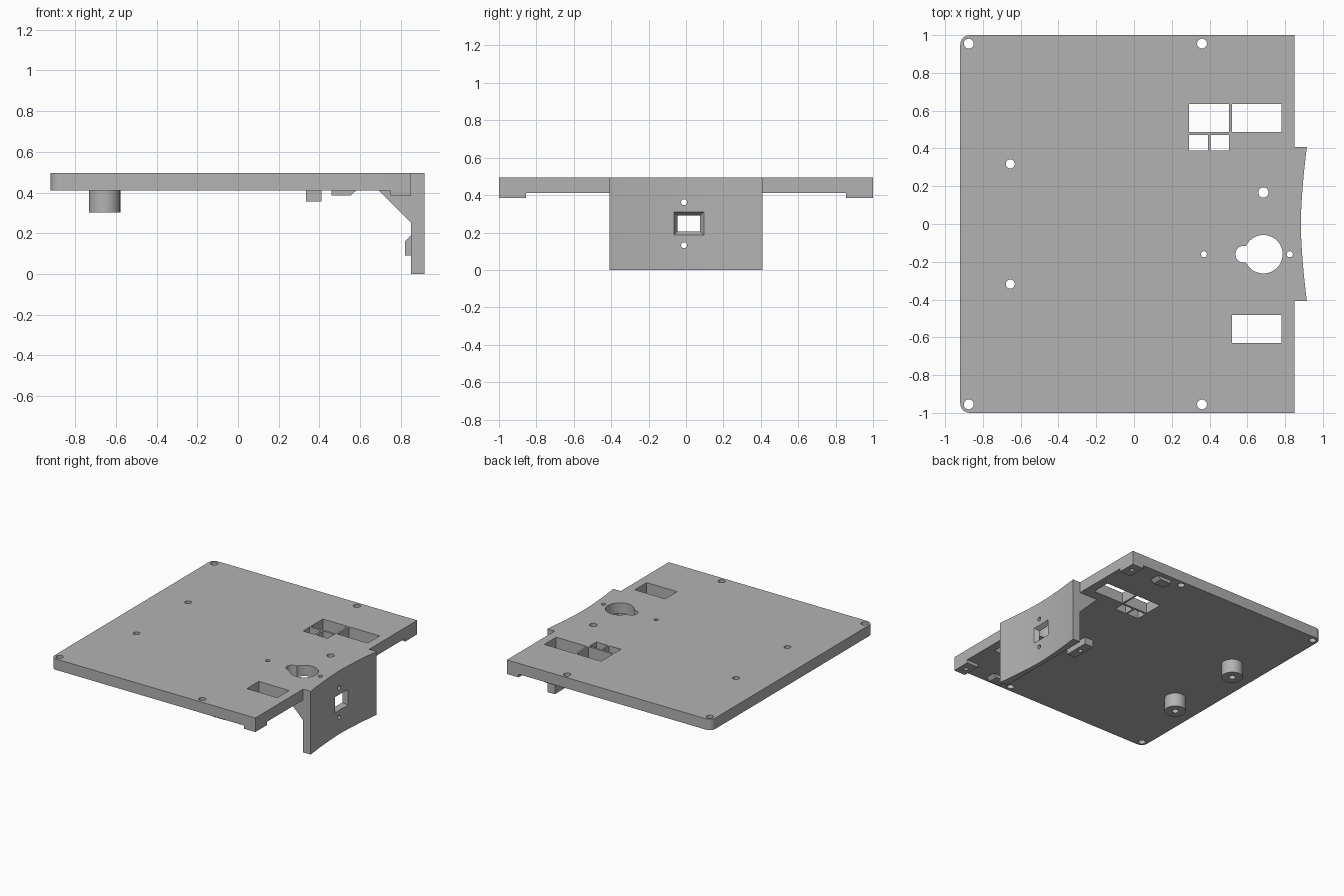
import bpy
import bmesh
import math
from mathutils import Vector

if "Cube" in bpy.data.objects:
    bpy.data.objects.remove(bpy.data.objects["Cube"])

grey = bpy.data.materials.new("matte grey")
grey.use_nodes = True
grey.diffuse_color = (0.45, 0.45, 0.45, 1)
grey.node_tree.nodes["Principled BSDF"].inputs["Base Color"].default_value = (0.45, 0.45, 0.45, 1)

TOP, UNDER = 0.495, 0.41


def make(name, bm):
    bmesh.ops.recalc_face_normals(bm, faces=bm.faces)
    mesh = bpy.data.meshes.new(name)
    bm.to_mesh(mesh)
    bm.free()
    mesh.materials.append(grey)
    ob = bpy.data.objects.new(name, mesh)
    bpy.context.collection.objects.link(ob)
    return ob


def prism(name, outline, shift):
    """Extrude a closed outline of 3D points along shift."""
    bm = bmesh.new()
    face = bm.faces.new([bm.verts.new(p) for p in outline])
    new = bmesh.ops.extrude_face_region(bm, geom=[face])["geom"]
    moved = [v for v in new if isinstance(v, bmesh.types.BMVert)]
    bmesh.ops.translate(bm, verts=moved, vec=shift)
    return make(name, bm)


def box(name, x0, x1, y0, y1, z0, z1):
    base = [(x0, y0, z0), (x1, y0, z0), (x1, y1, z0), (x0, y1, z0)]
    return prism(name, base, (0, 0, z1 - z0))


def rod(name, x, y, r, z0, z1, n=32):
    ring = [(x + r * math.cos(2 * math.pi * i / n), y + r * math.sin(2 * math.pi * i / n), z0)
            for i in range(n)]
    return prism(name, ring, (0, 0, z1 - z0))


def rod_x(name, y, z, r, x0, x1, n=24):
    ring = [(x0, y + r * math.cos(2 * math.pi * i / n), z + r * math.sin(2 * math.pi * i / n))
            for i in range(n)]
    return prism(name, ring, (x1 - x0, 0, 0))


def cut(target, cutter):
    cutter.hide_render = True
    mod = target.modifiers.new("cut", "BOOLEAN")
    mod.operation, mod.solver, mod.object = "DIFFERENCE", "EXACT", cutter
    bpy.context.view_layer.objects.active = target
    bpy.ops.object.modifier_apply(modifier=mod.name)
    bpy.data.objects.remove(cutter)


parts = []

# Top plate with two rounded corners on the -x side
r = 0.05
outline = [(0.85, -1, UNDER), (0.85, 1, UNDER)]
for cy, start in ((1 - r, 90), (r - 1, 180)):
    for i in range(9):
        a = math.radians(start + i * 90 / 8)
        outline.append((-0.92 + r + r * math.cos(a), cy + r * math.sin(a), UNDER))
plate = prism("top_plate", outline, (0, 0, TOP - UNDER))
parts.append(plate)

# Round openings in the plate
holes = [(0.685, -0.16, 0.102), (0.582, -0.16, 0.045), (0.825, -0.16, 0.016),
         (0.37, -0.16, 0.016), (0.685, 0.167, 0.027)]
holes += [(x, s * 0.955, 0.026) for x in (-0.875, 0.36) for s in (-1, 1)]
holes += [(-0.655, s * 0.318, 0.024) for s in (-1, 1)]
for x, y, rad in holes:
    cut(plate, rod("hole_cutter", x, y, rad, 0.3, 0.6))

# Rectangular openings in the plate
for x0, x1, y0, y1 in ((0.29, 0.503, 0.488, 0.635), (0.518, 0.782, 0.488, 0.635),
                       (0.29, 0.392, 0.39, 0.472), (0.405, 0.503, 0.39, 0.472),
                       (0.518, 0.782, -0.63, -0.483)):
    cut(plate, box("slot_cutter", x0, x1, y0, y1, 0.3, 0.6))

# Hanging end panel with a concave outer face
half = 0.408
curve = [half * (i / 8 - 1) for i in range(17)]
outline = [(0.85, half, 0), (0.85, -half, 0)]
outline += [(0.883 + 0.032 * (abs(y) / half) ** 1.6, y, 0) for y in curve]
panel = prism("end_panel", outline, (0, 0, TOP))
parts.append(panel)

# Support block behind the lower screw hole of the panel
block = prism("panel_block", [(0.85, -0.07, 0.09), (0.82, -0.07, 0.09),
                              (0.82, -0.07, 0.16), (0.85, -0.07, 0.19)], (0, 0.12, 0))
parts.append(block)

# Bevelled window and screw holes of the panel
bm = bmesh.new()
rings = []
for x, grow in ((0.80, 0), (0.853, 0), (0.885, 0.02), (0.95, 0.02)):
    w, h = 0.06 + grow, 0.042 + grow
    rings.append([bm.verts.new((x, 0.015 + a * w, 0.248 + b * h))
                  for a, b in ((-1, -1), (1, -1), (1, 1), (-1, 1))])
bm.faces.new(rings[0])
bm.faces.new(rings[-1])
for lower, upper in zip(rings, rings[1:]):
    for i in range(4):
        j = (i + 1) % 4
        bm.faces.new((lower[i], lower[j], upper[j], upper[i]))
cut(panel, make("window_cutter", bm))
for z in (0.362, 0.132):
    cut(panel, rod_x("screw_cutter", -0.01, z, 0.016, 0.8, 1))
cut(block, rod_x("screw_cutter", -0.01, 0.132, 0.016, 0.8, 1))

# Mirrored underside parts
for s, side in ((-1, "front"), (1, "back")):
    # Triangular gusset at the panel end
    parts.append(prism(side + "_gusset", [(0.69, s * half, UNDER), (0.85, s * half, UNDER),
                                          (0.85, s * half, 0.25)], (0, -s * 0.035, 0)))
    # Corner foot with a blind screw hole
    y0, y1 = sorted((s * 0.855, s))
    foot = box(side + "_corner_foot", 0.75, 0.85, y0, y1, 0.385, UNDER)
    cut(foot, rod("foot_cutter", 0.8, s * 0.93, 0.016, 0.3, 0.6, 16))
    parts.append(foot)
    # Small wedge clip
    parts.append(prism(side + "_clip", [(0.46, s * 0.88, UNDER), (0.46, s * 0.88, 0.385),
                                        (0.553, s * 0.88, 0.385), (0.58, s * 0.88, UNDER)],
                       (0, s * 0.08, 0)))
    # Round standoff
    boss = rod(side + "_standoff", -0.655, s * 0.318, 0.077, 0.303, UNDER, 48)
    cut(boss, rod("standoff_cutter", -0.655, s * 0.318, 0.024, 0.2, 0.6))
    parts.append(boss)

# Screw block beside the large round opening
rail = box("screw_block", 0.335, 0.41, -0.26, -0.06, 0.355, UNDER)
cut(rail, rod("block_cutter", 0.37, -0.16, 0.016, 0.3, 0.6))
parts.append(rail)

# Smooth round walls, keep edges sharp
bpy.ops.object.select_all(action="DESELECT")
for ob in parts:
    ob.select_set(True)
bpy.context.view_layer.objects.active = plate
bpy.ops.object.shade_smooth_by_angle(angle=math.radians(30))
